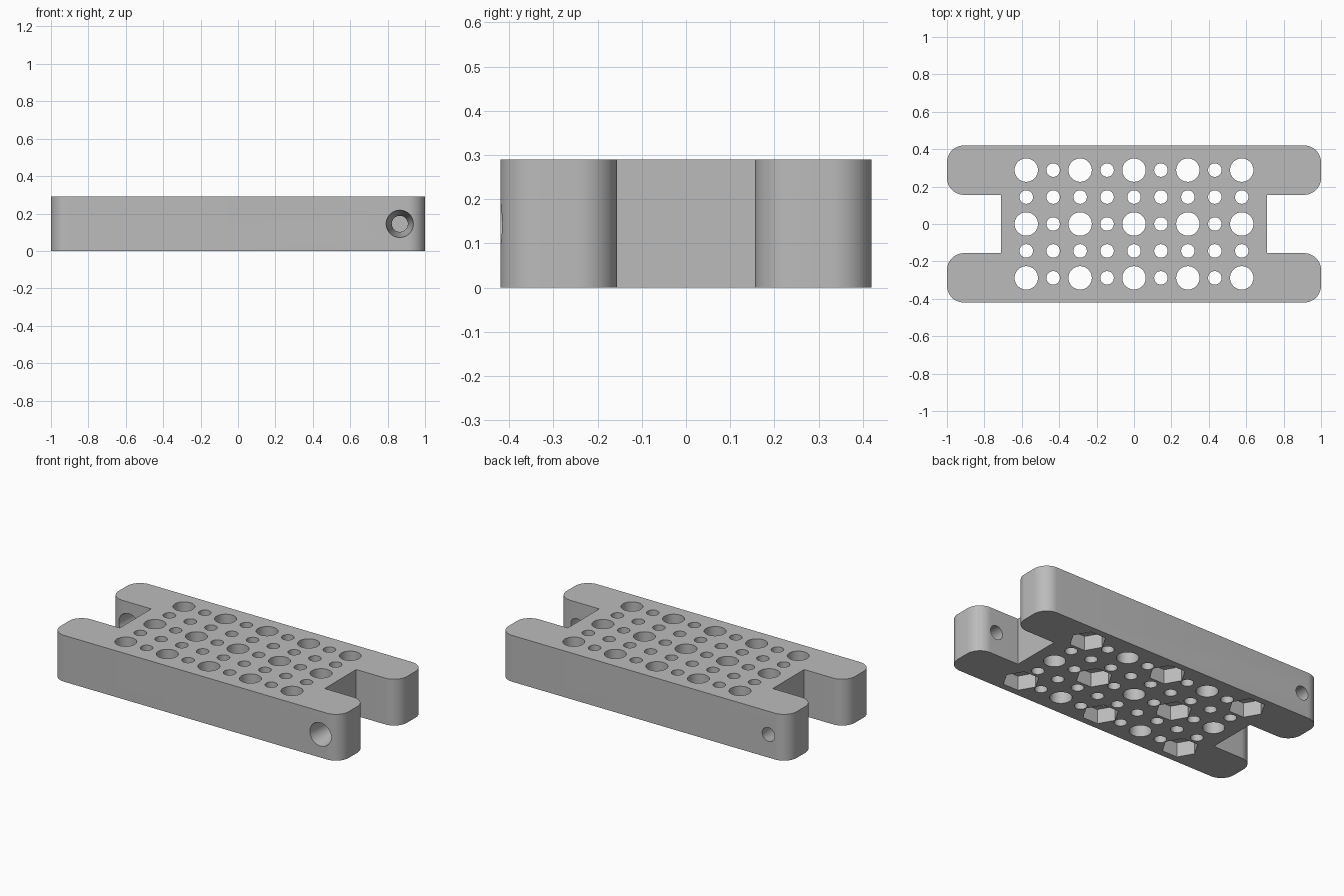
import bpy, bmesh, math
from mathutils import Matrix, Vector

if "Cube" in bpy.data.objects:
    bpy.data.objects.remove(bpy.data.objects["Cube"], do_unlink=True)

HEIGHT = 0.29
PITCH = 0.144            # grid spacing of the holes
ARM_IN, ARM_OUT = 0.156, 0.42
BODY_X, TIP_X, ROUND = 0.71, 1.0, 0.09

grey = bpy.data.materials.new("plain_grey")
grey.use_nodes = True
grey.diffuse_color = (0.5, 0.5, 0.5, 1)
grey.node_tree.nodes["Principled BSDF"].inputs["Base Color"].default_value = (0.5, 0.5, 0.5, 1)


def to_object(name, bm):
    bmesh.ops.recalc_face_normals(bm, faces=bm.faces)
    mesh = bpy.data.meshes.new(name)
    bm.to_mesh(mesh)
    bm.free()
    mesh.materials.append(grey)
    obj = bpy.data.objects.new(name, mesh)
    bpy.context.collection.objects.link(obj)
    return obj


def arc(cx, cy, start, steps=12):
    """Quarter turn, counter-clockwise from the start angle."""
    return [(cx + ROUND * math.cos(start + math.pi / 2 * i / steps),
             cy + ROUND * math.sin(start + math.pi / 2 * i / steps)) for i in range(steps + 1)]


def prism(bm, center, r1, r2, depth, sides, turn=Matrix()):
    bmesh.ops.create_cone(bm, cap_ends=True, segments=sides, radius1=r1, radius2=r2,
                          depth=depth, matrix=Matrix.Translation(Vector(center)) @ turn)


def cut(target, cutter):
    cutter.hide_render = True
    mod = target.modifiers.new("cut", "BOOLEAN")
    mod.operation, mod.solver, mod.object = "DIFFERENCE", "EXACT", cutter
    bpy.context.view_layer.objects.active = target
    bpy.ops.object.modifier_apply(modifier=mod.name)
    bpy.data.objects.remove(cutter, do_unlink=True)


# H-shaped plate: one quarter of the outline, mirrored round
quarter = [(BODY_X, ARM_IN)]
quarter += arc(TIP_X - ROUND, ARM_IN + ROUND, -math.pi / 2)
quarter += arc(TIP_X - ROUND, ARM_OUT - ROUND, 0)
half = quarter + [(-x, y) for x, y in reversed(quarter)]
outline = half + [(-x, -y) for x, y in half]
bm = bmesh.new()
base = bm.faces.new([bm.verts.new((x, y, 0)) for x, y in outline])
top = bmesh.ops.extrude_face_region(bm, geom=[base])
bmesh.ops.translate(bm, vec=(0, 0, HEIGHT),
                    verts=[v for v in top["geom"] if isinstance(v, bmesh.types.BMVert)])
plate = to_object("perforated_plate", bm)

# Grid of round through holes, wide where both indices are even
holes, nuts = bmesh.new(), bmesh.new()
for i in range(-4, 5):
    for j in range(-2, 3):
        wide = i % 2 == 0 and j % 2 == 0
        r = 0.0625 if wide else 0.036
        prism(holes, (i * PITCH, j * PITCH, HEIGHT / 2), r, r, HEIGHT * 2, 48)
        # Six-sided nut pockets underneath, in a checker pattern
        if wide and (i // 2 + j // 2) % 2 == 1:
            prism(nuts, (i * PITCH, j * PITCH, 0), 0.104, 0.104, 0.18, 6,
                  Matrix.Rotation(math.pi / 2, 4, "Z"))

# Tapered cross holes through two opposite arms, wide end to the front
cross = bmesh.new()
ARM_MID, EXTRA = (ARM_IN + ARM_OUT) / 2, 0.02
slope = (0.073 - 0.043) / (ARM_OUT - ARM_IN)
for side in (1, -1):
    prism(cross, (0.865 * side, -ARM_MID * side, HEIGHT / 2), 0.073 + slope * EXTRA,
          0.043 - slope * EXTRA, ARM_OUT - ARM_IN + 2 * EXTRA, 48,
          Matrix.Rotation(-math.pi / 2, 4, "X"))

for name, cutter in (("nut_cutter", nuts), ("hole_cutter", holes), ("cross_cutter", cross)):
    cut(plate, to_object(name, cutter))

# Smooth round walls, crisp edges
bpy.ops.object.select_all(action="DESELECT")
plate.select_set(True)
bpy.context.view_layer.objects.active = plate
bpy.ops.object.shade_smooth_by_angle(angle=math.radians(30))
